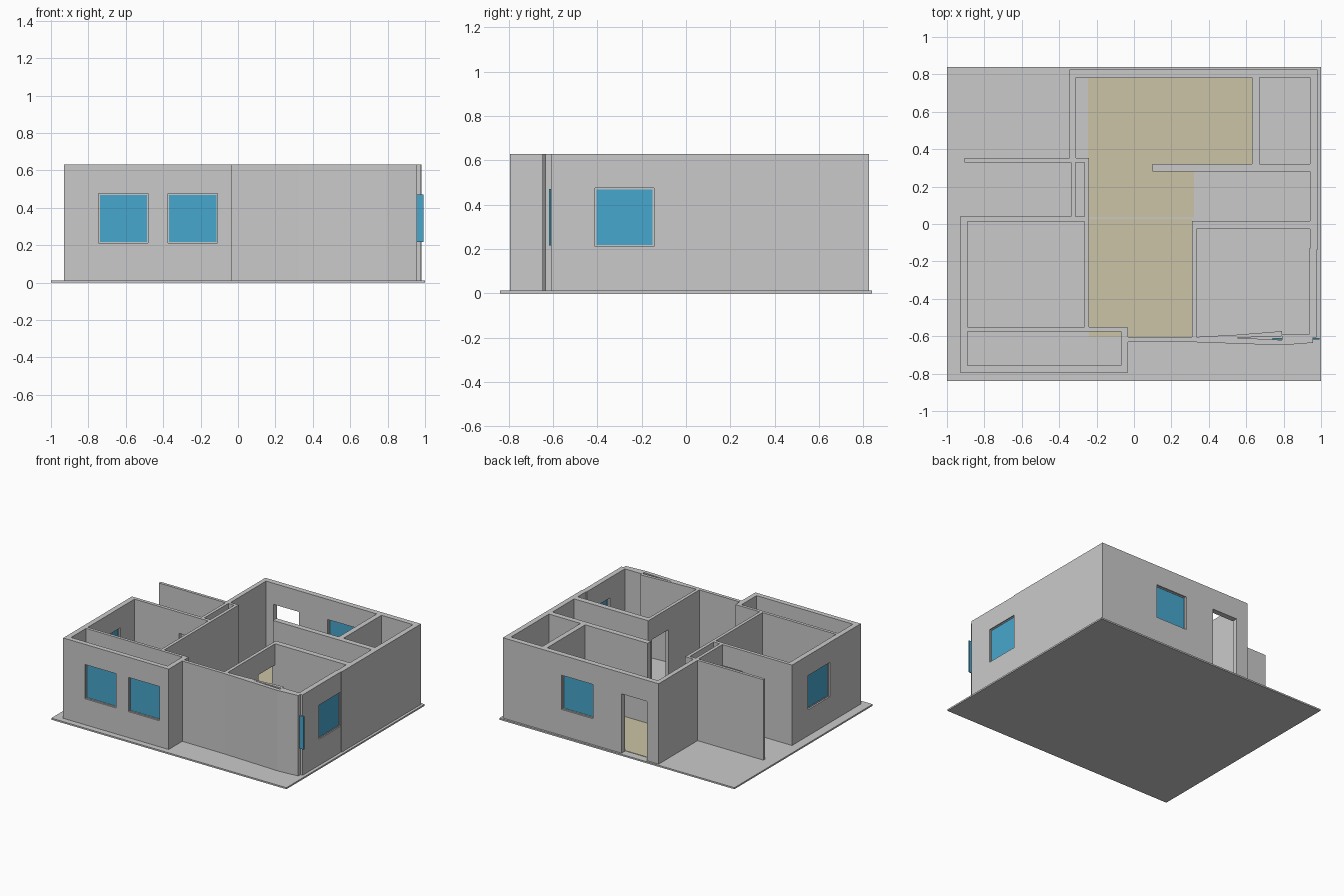
import bpy, bmesh

if "Cube" in bpy.data.objects:
    bpy.data.objects.remove(bpy.data.objects["Cube"])

SLAB, TOP = 0.012, 0.63          # floor level and wall height
SILL, HEAD = 0.212, 0.475        # window sill and lintel heights


def material(name, rgb):
    m = bpy.data.materials.new(name)
    m.diffuse_color = (*rgb, 1)
    m.use_nodes = True
    m.node_tree.nodes["Principled BSDF"].inputs["Base Color"].default_value = m.diffuse_color
    return m


GREY = material("plaster_grey", (0.59, 0.59, 0.60))
BLUE = material("glass_blue", (0.063, 0.39, 0.61))
CREAM = material("floor_cream", (0.60, 0.55, 0.385))


def prism(bm, pts, z0, z1):
    """Extrude a counter-clockwise plan outline from z0 to z1."""
    base = bm.faces.new([bm.verts.new((x, y, z0)) for x, y in pts])
    ext = bmesh.ops.extrude_face_region(bm, geom=[base])["geom"]
    bmesh.ops.translate(bm, vec=(0, 0, z1 - z0),
                        verts=[v for v in ext if isinstance(v, bmesh.types.BMVert)])


def box(bm, x0, x1, y0, y1, z0, z1):
    prism(bm, [(x0, y0), (x1, y0), (x1, y1), (x0, y1)], z0, z1)


def finish(bm, name, mat):
    bmesh.ops.recalc_face_normals(bm, faces=bm.faces)
    me = bpy.data.meshes.new(name)
    bm.to_mesh(me)
    bm.free()
    me.materials.append(mat)
    ob = bpy.data.objects.new(name, me)
    bpy.context.collection.objects.link(ob)
    return ob


# Ground slab
bm = bmesh.new()
box(bm, -1, 1, -0.84, 0.84, 0, SLAB)
finish(bm, "ground_slab", GREY)

# Cream floor plates in the living area and hall
for name, r in {"living_floor": (-0.245, 0.63, 0.32, 0.78),
                "passage_floor": (-0.245, 0.32, 0.034, 0.32),
                "hall_floor": (-0.24, 0.31, -0.605, 0.028)}.items():
    bm = bmesh.new()
    box(bm, *r, SLAB, SLAB + 0.003)
    finish(bm, name, CREAM)

# Walls: x0, x1, y0, y1 in plan
WALLS = [
    (-0.345, 0.98, 0.783, 0.825),    # back
    (-0.345, -0.31, 0.33, 0.825),    # back block, left side
    (0.94, 0.98, -0.14, 0.825),      # right, rear part
    (0.935, 0.975, -0.608, -0.13),   # right, front part
    (-0.905, -0.24, 0.33, 0.352),    # porch screen
    (-0.338, -0.314, 0.02, 0.345),   # closet, outer side
    (-0.264, -0.24, -0.575, 0.352),  # hall, left side
    (-0.93, -0.24, 0.014, 0.04),     # left bedroom, rear
    (-0.93, -0.89, -0.795, 0.04),    # left outer
    (-0.93, -0.035, -0.575, -0.552), # left bedroom, front
    (-0.93, -0.035, -0.795, -0.757), # front left
    (-0.07, -0.033, -0.795, -0.56),  # front left room, right side
    (0.31, 0.335, -0.62, 0.012),     # hall, right side
    (0.31, 0.95, -0.027, 0.016),     # right bedroom, rear
    (0.10, 0.95, 0.28, 0.322),       # bathroom, rear
    (0.632, 0.672, 0.30, 0.80),      # back room, left side
]
bm = bmesh.new()
for w in WALLS:
    box(bm, *w, SLAB, TOP)
# Uneven front wall of the hall and right bedroom
prism(bm, [(-0.04, -0.63), (0.33, -0.632), (0.79, -0.648), (0.957, -0.635),
           (0.957, -0.592), (0.79, -0.592), (0.79, -0.573), (0.55, -0.592),
           (0.31, -0.605), (-0.04, -0.605)], SLAB, TOP)
walls = finish(bm, "walls", GREY)

# Windows: axis the wall runs along, start, end, wall's low and high face
WINDOWS = {
    "front_window_a": ("x", -0.745, -0.48, -0.795, -0.757),
    "front_window_b": ("x", -0.375, -0.11, -0.795, -0.757),
    "back_window": ("x", 0.215, 0.48, 0.783, 0.825),
    "right_window": ("y", -0.41, -0.145, 0.935, 0.98),
    "left_window": ("y", -0.42, -0.155, -0.93, -0.89),
}


def opening(bm, axis, a, b, c, d, z0, z1):
    r = (a, b, c, d) if axis == "x" else (c, d, a, b)
    box(bm, *r, z0, z1)


# Cutter for windows, doors and the slot in the front wall
bm = bmesh.new()
for axis, a, b, c, d in WINDOWS.values():
    opening(bm, axis, a, b, c - 0.02, d + 0.02, SILL, HEAD)
for door in [("x", -0.245, -0.03, 0.77, 0.84),     # back door
             ("x", -0.51, -0.30, 0.0, 0.06),       # porch door
             ("y", -0.23, -0.03, 0.30, 0.345)]:    # right bedroom door
    opening(bm, *door, SLAB - 0.01, 0.468)
prism(bm, [(0.55, -0.608), (0.79, -0.62), (0.79, -0.60)], SLAB - 0.01, TOP + 0.05)
cutter = finish(bm, "opening_cutter", GREY)
cutter.hide_render = True

mod = walls.modifiers.new("openings", "BOOLEAN")
mod.operation, mod.solver, mod.object = "DIFFERENCE", "EXACT", cutter
mod.use_self = True
bpy.context.view_layer.objects.active = walls
bpy.ops.object.modifier_apply(modifier=mod.name)
bpy.data.objects.remove(cutter)

# Glass panes with a thin surrounding frame, set midway in each wall
for name, (axis, a, b, c, d) in WINDOWS.items():
    mid, f = (c + d) / 2, 0.006
    bm = bmesh.new()
    opening(bm, axis, a + f, b - f, mid - 0.004, mid + 0.004, SILL + f, HEAD - f)
    finish(bm, name + "_glass", BLUE)
    bm = bmesh.new()
    for s, e, z0, z1 in [(a, b, SILL, SILL + f), (a, b, HEAD - f, HEAD),
                         (a, a + f, SILL + f, HEAD - f), (b - f, b, SILL + f, HEAD - f)]:
        opening(bm, axis, s, e, mid - 0.008, mid + 0.008, z0, z1)
    finish(bm, name + "_frame", GREY)

# Sliding pane buried in the front wall, poking out at the right corner
bm = bmesh.new()
box(bm, 0.74, 0.992, -0.618, -0.61, SILL + 0.005, HEAD - 0.005)
finish(bm, "corner_window_glass", BLUE)
